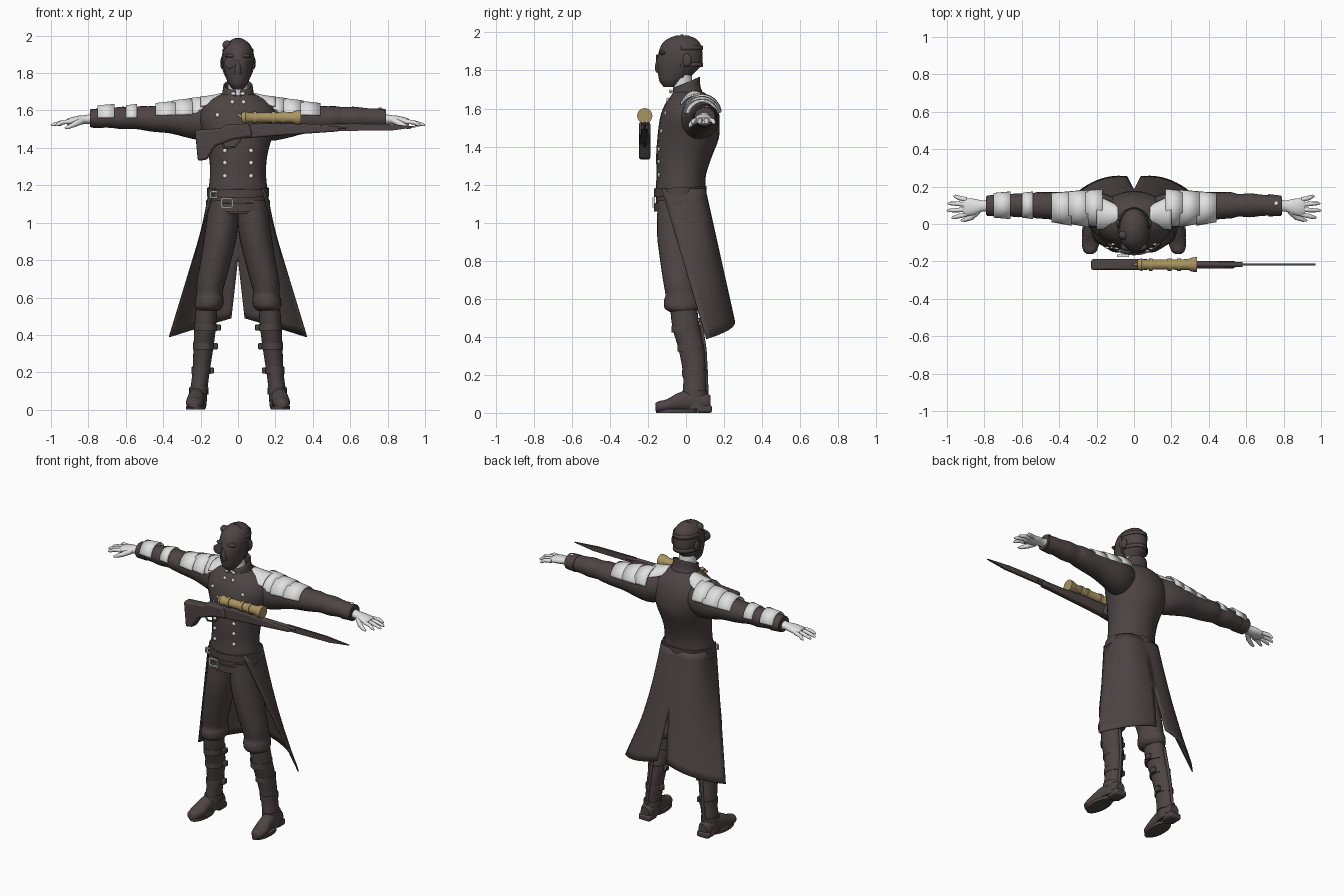
import bpy, bmesh, math
from mathutils import Vector

start_cube = bpy.data.objects.get("Cube")
if start_cube:
    bpy.data.objects.remove(start_cube)


def material(name, r, g, b):
    m = bpy.data.materials.new(name)
    m.use_nodes = True
    m.diffuse_color = (r, g, b, 1)
    m.node_tree.nodes["Principled BSDF"].inputs["Base Color"].default_value = (r, g, b, 1)
    return m


BROWN = material("dark brown", .075, .059, .058)
WHITE = material("off white", .75, .75, .75)
GOLD = material("dull gold", .4, .3, .12)
made = []


def finish(name, bm, mat, mirror=False, thick=0, bevel=0):
    bmesh.ops.recalc_face_normals(bm, faces=bm.faces[:])
    mesh = bpy.data.meshes.new(name)
    bm.to_mesh(mesh)
    bm.free()
    mesh.materials.append(mat)
    ob = bpy.data.objects.new(name, mesh)
    bpy.context.collection.objects.link(ob)
    if thick:
        ob.modifiers.new("thickness", "SOLIDIFY").thickness = thick
    if bevel:
        mod = ob.modifiers.new("bevel", "BEVEL")
        mod.width, mod.segments = bevel, 2
    if mirror:
        ob.modifiers.new("mirror", "MIRROR")
    made.append(ob)
    return ob


def spline(rows, steps):
    """Resample rows with a Catmull-Rom curve."""
    v = [Vector(r) for r in rows]
    out = []
    for i in range(len(v) - 1):
        a, b, c, d = v[max(i - 1, 0)], v[i], v[i + 1], v[min(i + 2, len(v) - 1)]
        for k in range(steps):
            t = k / steps
            out.append(b + ((c - a) * t + (2 * a - 5 * b + 4 * c - d) * t**2
                            + (3 * b - a - 3 * c + d) * t**3) / 2)
    return out + [v[-1]]


def grid_faces(bm, rings, closed):
    for a, b in zip(rings, rings[1:]):
        for i in range(len(a) - (not closed)):
            j = (i + 1) % len(a)
            bm.faces.new((a[i], a[j], b[j], b[i]))


def loft(name, rows, mat=BROWN, axis="z", arc=None, smooth=3, n=24, tilt=0, caps=True, **kw):
    """Ellipses along an axis; each row is position, two centres, two radii."""
    bm = bmesh.new()
    rings = []
    for t, c, d, r, s in (spline(rows, smooth) if smooth > 1 else rows):
        ring = []
        for i in range(n):
            if arc:
                ang = math.radians(arc[0] + (arc[1] - arc[0]) * i / (n - 1))
            else:
                ang = math.tau * i / n
            p, q = c + r * math.cos(ang), d + s * math.sin(ang)
            ring.append(bm.verts.new({"x": (t, p, q), "y": (p, t, q), "z": (p, q, t + q * tilt)}[axis]))
        rings.append(ring)
    grid_faces(bm, rings, not arc)
    if caps and not arc:
        bm.faces.new(rings[0])
        bm.faces.new(rings[-1])
    return finish(name, bm, mat, **kw)


def box(name, centre, size, mat=BROWN, **kw):
    bm = bmesh.new()
    bmesh.ops.create_cube(bm, size=1)
    bmesh.ops.scale(bm, vec=size, verts=bm.verts)
    bmesh.ops.translate(bm, vec=centre, verts=bm.verts)
    return finish(name, bm, mat, **kw)


def ball(name, centre, size, mat=WHITE, **kw):
    bm = bmesh.new()
    bmesh.ops.create_uvsphere(bm, u_segments=12, v_segments=8, radius=1)
    bmesh.ops.scale(bm, vec=size, verts=bm.verts)
    bmesh.ops.translate(bm, vec=centre, verts=bm.verts)
    return finish(name, bm, mat, **kw)


def plate(name, outline, y, width, bevel=0):
    """Side profile in x and z, extruded along y."""
    bm = bmesh.new()
    face = bm.faces.new([bm.verts.new((x, y - width / 2, z)) for x, z in outline])
    ext = bmesh.ops.extrude_face_region(bm, geom=[face])["geom"]
    bmesh.ops.translate(bm, vec=(0, width, 0), verts=[e for e in ext if isinstance(e, bmesh.types.BMVert)])
    return finish(name, bm, BROWN, bevel=bevel)


def tube(name, points, radii, mat, mirror=False):
    """Round tapered limb through points."""
    bm = bmesh.new()
    rings = []
    pts = [Vector(p) for p in points]
    for i, p in enumerate(pts):
        way = (pts[min(i + 1, len(pts) - 1)] - pts[max(i - 1, 0)]).normalized()
        side = way.cross(Vector((0, 0, 1))).normalized()
        up = side.cross(way)
        rings.append([bm.verts.new(p + radii[i] * (side * math.cos(a) + up * math.sin(a)))
                      for a in (math.tau * k / 10 for k in range(10))])
    grid_faces(bm, rings, True)
    bm.faces.new(rings[0])
    bm.faces.new(rings[-1])
    return finish(name, bm, mat, mirror)


# Coat body, collar and neck
torso = [(1.05, 0, -.03, .155, .12), (1.15, 0, -.03, .16, .13), (1.25, 0, -.025, .15, .13),
         (1.35, 0, -.01, .155, .147), (1.45, 0, .012, .18, .162), (1.55, 0, .018, .21, .155),
         (1.62, 0, .02, .19, .132), (1.665, 0, .02, .135, .1), (1.69, 0, .01, .08, .075)]
loft("coat_body", torso)
loft("neck", [(1.62, 0, -.012, .056, .056), (1.78, 0, -.02, .054, .05)], WHITE, smooth=1)
loft("collar", [(1.65, 0, .0, .1, .088), (1.69, 0, 0, .085, .076), (1.735, 0, .003, .078, .072)],
     tilt=.4, caps=False, thick=.008, arc=(-82, 262))


def chest_y(x, z):
    for a, b in zip(torso, torso[1:]):
        if a[0] <= z <= b[0]:
            t = (z - a[0]) / (b[0] - a[0])
            c, r, s = (a[k] + (b[k] - a[k]) * t for k in (2, 3, 4))
            return c - s * math.sqrt(1 - (x / r)**2)


# Double row of buttons and the collar clasps
for x, z in [(.07, 1.25), (.07, 1.32), (.07, 1.385), (.09, 1.48), (.11, 1.575), (.03, 1.645)]:
    ball("button", (x, chest_y(x, z) - .003, z), (.012, .008, .012), mirror=True)
ball("collar_clasp", (.025, -.082, 1.69), (.014, .008, .01), mirror=True)

# Long coat skirt, split at the back and open at the front
bm = bmesh.new()
rings = []
for j in range(17):
    v = j / 16
    ring = []
    for i in range(15):
        u = i / 14
        b = [(1 - u)**2, 2 * u * (1 - u), u * u]
        slit = .035 * max(0, (v - .55) / .45)
        x = b[0] * slit + b[1] * (.22 - .01 * v) + b[2] * (.13 + .24 * v)
        y = b[0] * (.1 + .155 * v) + b[1] * (.13 + .15 * v) + b[2] * (-.13 + .24 * v)
        ring.append(bm.verts.new((x, y, 1.18 + v * (-.69 - .1 * u))))
    rings.append(ring)
grid_faces(bm, rings, False)
finish("coat_skirt", bm, BROWN, mirror=True, thick=.006)

# Belts and buckles
for name, z, tilt, r in (("lower_belt", 1.1, .12, .17), ("upper_belt", 1.165, .05, .167)):
    loft(name, [(z - .022, 0, -.03, r, .138), (z + .022, 0, -.03, r, .138)], smooth=1, tilt=tilt, thick=.008)
for cx, cz, w, y in ((-.06, 1.105, .056, -.17), (-.13, 1.15, .036, -.125)):
    for s in (-1, 1):
        box("buckle_side", (cx + s * w / 2, y, cz), (.008, .012, w * .8), WHITE)
        box("buckle_bar", (cx, y, cz + s * w * .4), (w, .012, .008), WHITE)

# Trousers tucked into tall boots
loft("trouser_leg", [(1.12, .075, -.03, .08, .118), (.95, .09, -.035, .087, .118), (.8, .118, -.038, .082, .098),
                     (.68, .145, -.03, .076, .088), (.62, .152, -.022, .07, .086), (.59, .153, -.02, .076, .096),
                     (.55, .157, -.02, .074, .092), (.53, .16, -.018, .055, .065)], mirror=True)
boot = [(.58, .165, -.015, .056, .07), (.45, .175, 0, .058, .072), (.33, .185, .03, .053, .068),
        (.2, .198, .045, .046, .06), (.1, .21, .045, .046, .062), (.02, .216, .055, .048, .07)]
loft("boot_shaft", boot, mirror=True)
loft("boot_foot", [(-.16, .236, .03, .015, .02), (-.145, .235, .033, .035, .028), (-.1, .232, .038, .047, .034),
                   (-.04, .226, .055, .045, .05), (.03, .218, .062, .044, .06), (.1, .214, .055, .043, .052),
                   (.13, .212, .05, .03, .04)], axis="y", mirror=True)
loft("boot_sole", [(0, .228, -.05, .05, .108), (.02, .228, -.05, .05, .11)], smooth=1, mirror=True)
box("boot_heel", (.214, .095, .02), (.085, .085, .04), mirror=True, bevel=.012)
for cx, cy, z, r in ((.173, 0, .44, .062), (.184, .026, .34, .057), (.198, .044, .21, .05), (.21, .047, .1, .051)):
    loft("boot_strap", [(z - .018, cx, cy, r, r + .014), (z + .018, cx, cy, r, r + .014)], smooth=1, mirror=True)
    if z > .2:
        box("boot_buckle", (cx - r - .008, cy + .01, z), (.022, .035, .034), mirror=True, bevel=.005)
tube("boot_back_seam", [(.175, .075, .5), (.186, .1, .33), (.2, .107, .2), (.213, .11, .08)], [.009] * 4, BROWN, True)

# Sleeves with cuffs and folds
loft("sleeve", [(.1, .05, 1.555, .09, .09), (.18, .07, 1.55, .1, .11), (.26, .085, 1.55, .092, .098),
                (.36, .092, 1.555, .08, .078), (.46, .098, 1.555, .072, .068), (.52, .1, 1.56, .07, .063),
                (.56, .1, 1.56, .06, .058), (.62, .1, 1.56, .064, .06), (.68, .1, 1.56, .057, .053),
                (.79, .098, 1.558, .05, .046)], axis="x", mirror=True)
loft("sleeve_cuff", [(.72, .1, 1.558, .06, .053), (.785, .098, 1.558, .054, .05)], axis="x", smooth=1, mirror=True)
ball("cuff_button", (.76, .11, 1.61), (.012, .012, .006))

# Hands
loft("palm", [(.77, .098, 1.555, .034, .03), (.81, .096, 1.552, .03, .024), (.85, .092, 1.548, .042, .024),
              (.89, .09, 1.543, .047, .021), (.915, .09, 1.538, .042, .016)], WHITE, axis="x", mirror=True)
for k, reach in enumerate((.975, 1, .995, .965)):
    y = .052 + .026 * k
    spread = (k - 1.5) * .012
    tube("finger", [(.895, y, 1.54), (.94, y + spread * .6, 1.537), (reach - .01, y + spread, 1.524),
                    (reach, y + spread, 1.52)], [.013, .012, .009, .004], WHITE, True)
tube("thumb", [(.835, .07, 1.545), (.87, .035, 1.528), (.905, .022, 1.512), (.925, .018, 1.505)],
     [.018, .015, .011, .005], WHITE, True)

# Overlapping shoulder plates and straps to the collar
for a, b, cz, r, s in ((.17, .26, 1.565, .107, .113), (.245, .35, 1.56, .102, .106), (.335, .44, 1.56, .094, .092)):
    loft("shoulder_plate", [(a, .083, cz, r, s), (b, .088, cz, r - .014, s - .012)], WHITE, axis="x",
         arc=(10, 170), smooth=1, mirror=True, thick=.008)
loft("shoulder_strap", [(.085, .045, 1.62, .06, .075), (.14, .05, 1.6, .085, .082), (.2, .06, 1.585, .1, .09)],
     WHITE, axis="x", arc=(25, 155), mirror=True, thick=.008)
for a, b in ((-.6, -.54), (-.75, -.66)):
    loft("forearm_plate", [(a, .1, 1.56, .066, .068), (b, .1, 1.56, .074, .075)], WHITE, axis="x",
         arc=(0, 180), smooth=1, thick=.008)

# Masked head with hood seams
loft("head", [(1.712, 0, -.08, .025, .035), (1.74, 0, -.07, .05, .068), (1.78, 0, -.055, .066, .092),
              (1.83, 0, -.036, .078, .118), (1.88, 0, -.03, .084, .117), (1.93, 0, -.026, .077, .106),
              (1.965, 0, -.022, .053, .077), (1.985, 0, -.02, .018, .028)])
loft("hood_seam", [(-.03, 0, 1.862, .089, .127), (-.014, 0, 1.862, .089, .127)], axis="y", smooth=1)
for z, r in ((1.83, .082), (1.92, .084)):
    loft("hood_band", [(z - .012, 0, -.025, r, .115), (z + .012, 0, -.025, r - .003, .113)],
         arc=(0, 180), smooth=1, thick=.006)
ball("hood_ear_cap", (.083, .005, 1.855), (.012, .025, .035), BROWN, mirror=True)
loft("mask_nose", [(1.79, 0, -.135, .022, .022), (1.82, 0, -.142, .018, .022), (1.87, 0, -.135, .01, .016)], n=12)
ball("mask_brow", (.036, -.122, 1.892), (.034, .02, .011), BROWN, mirror=True)
loft("eyepiece", [(-.158, -.042, 1.855, .022, .022), (-.155, -.042, 1.855, .03, .03),
                  (-.1, -.042, 1.855, .03, .03)], axis="y", smooth=1)
ball("hood_knob", (-.058, -.06, 1.95), (.025, .025, .025), BROWN)

# Rifle held level before the chest
Y = -.217
plate("rifle_stock", [(-.23, 1.495), (-.09, 1.505), (-.06, 1.525), (.06, 1.53), (.08, 1.46), (-.02, 1.445),
                      (-.12, 1.41), (-.165, 1.337), (-.215, 1.33)], Y, .06, .012)
plate("rifle_receiver", [(.03, 1.528), (.2, 1.53), (.54, 1.515), (.54, 1.488), (.2, 1.465), (.03, 1.45)], Y, .04, .008)
loft("rifle_barrel", [(.15, Y, 1.515, .015, .015), (.58, Y, 1.515, .013, .013)], axis="x", smooth=1)
plate("bayonet", [(.52, 1.53), (.8, 1.528), (.97, 1.513), (.83, 1.494), (.52, 1.49)], Y, .012)
tube("trigger_guard", [(-.09, Y, 1.43), (-.07, Y, 1.4), (-.02, Y, 1.405), (.02, Y, 1.45)], [.006] * 4, BROWN)
for x in (.09, .25):
    box("scope_mount", (x, Y, 1.53), (.025, .025, .04))

# Brass scope with raised rings
tube("scope_lever", [(-.005, Y, 1.58), (.03, Y, 1.56)], [.006, .012], GOLD)
loft("scope", [(x, Y, 1.562, r, r) for x, r in ((.02, .026), (.04, .034), (.055, .027), (.19, .027), (.29, .029),
                                               (.31, .038), (.338, .04))], GOLD, axis="x", smooth=1)
for x in (.09, .19, .24):
    loft("scope_ring", [(x - .01, Y, 1.562, .033, .033), (x + .01, Y, 1.562, .033, .033)], GOLD, axis="x", smooth=1)

# Smooth shading with sharp edges kept
bpy.ops.object.select_all(action="DESELECT")
for ob in made:
    ob.select_set(True)
bpy.context.view_layer.objects.active = made[0]
bpy.ops.object.shade_smooth_by_angle(angle=math.radians(40))
